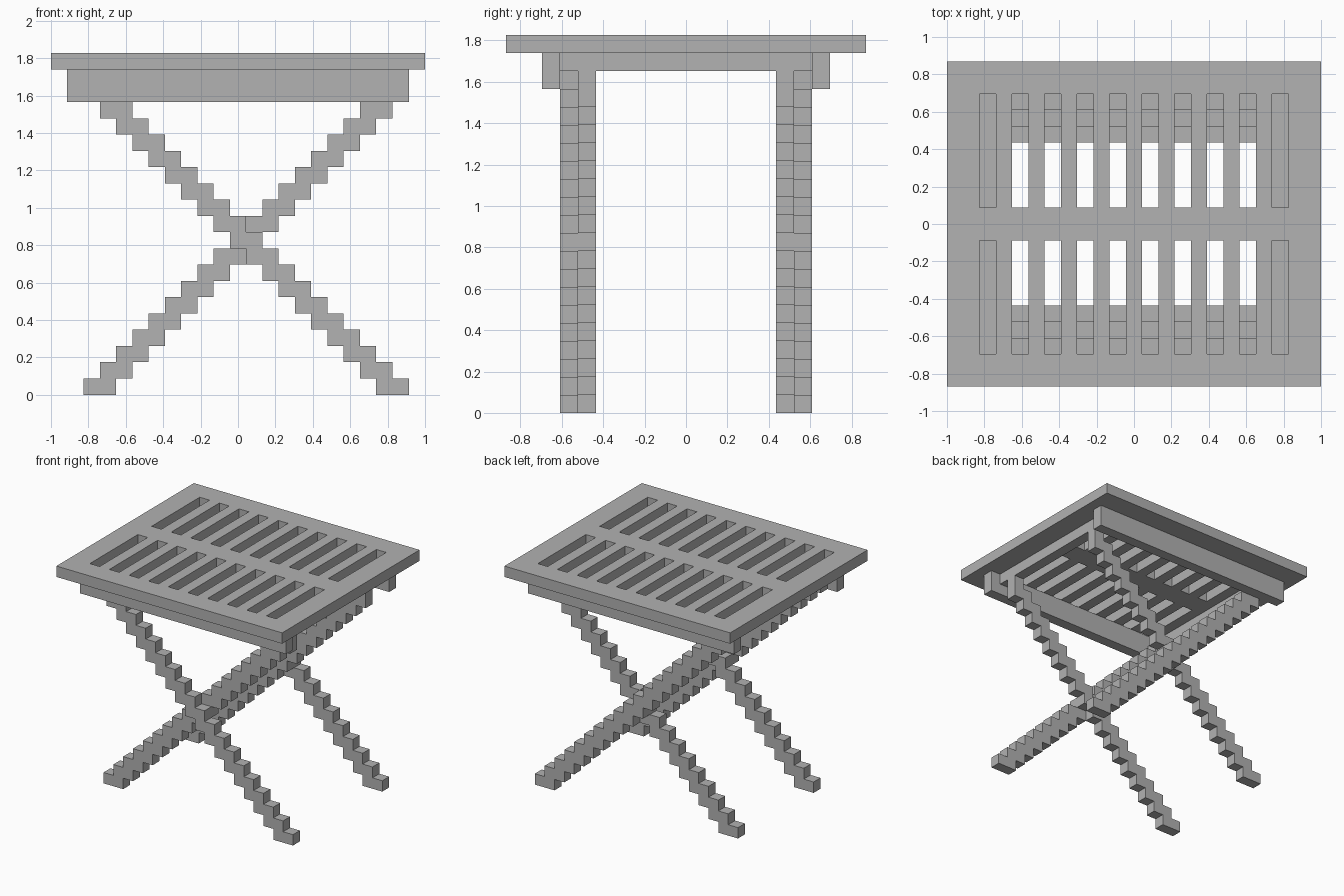
import bpy
import bmesh

U = 2 / 23  # one block of the stepped design

cube = bpy.data.objects.get("Cube")
if cube:
    bpy.data.objects.remove(cube, do_unlink=True)

grey = bpy.data.materials.new("plain grey")
grey.use_nodes = True
COLOR = (0.445, 0.445, 0.445, 1)
grey.diffuse_color = COLOR
grey.node_tree.nodes["Principled BSDF"].inputs["Base Color"].default_value = COLOR


def finish(name, bm):
    """Scale block units to final size and link the part."""
    bmesh.ops.scale(bm, vec=(U, U, U), verts=bm.verts)
    bmesh.ops.recalc_face_normals(bm, faces=bm.faces)
    mesh = bpy.data.meshes.new(name)
    bm.to_mesh(mesh)
    bm.free()
    mesh.materials.append(grey)
    obj = bpy.data.objects.new(name, mesh)
    bpy.context.collection.objects.link(obj)
    return obj


def extrude(bm, vec):
    """Extrude every face of a flat sheet into a closed solid."""
    new = bmesh.ops.extrude_face_region(bm, geom=bm.faces[:], use_keep_orig=True)["geom"]
    moved = [g for g in new if isinstance(g, bmesh.types.BMVert)]
    bmesh.ops.translate(bm, vec=vec, verts=moved)


def box(name, x, y, z):
    bm = bmesh.new()
    bm.faces.new([bm.verts.new(p) for p in
                  ((x[0], y[0], z[0]), (x[1], y[0], z[0]), (x[1], y[1], z[0]), (x[0], y[1], z[0]))])
    extrude(bm, (0, 0, z[1] - z[0]))
    return finish(name, bm)


# Slotted top: a sheet with two rows of ten openings, extruded one block
xs = [-11.5] + [i - 9.5 for i in range(20)] + [11.5]
ys = [-10, -8, -1, 1, 8, 10]
bm = bmesh.new()
grid = [[bm.verts.new((x, y, 20)) for y in ys] for x in xs]
for i in range(len(xs) - 1):
    for j in range(len(ys) - 1):
        is_slot = i % 2 == 1 and i < 20 and j % 2 == 1
        if not is_slot:
            bm.faces.new((grid[i][j], grid[i + 1][j], grid[i + 1][j + 1], grid[i][j + 1]))
extrude(bm, (0, 0, 1))
bmesh.ops.dissolve_limit(bm, angle_limit=0.01, verts=bm.verts[:], edges=bm.edges[:])
finish("slotted_top", bm)

# Aprons along the front and back, rails along the sides
box("front_apron", (-10.5, 10.5), (-8, -7), (18, 20))
box("back_apron", (-10.5, 10.5), (7, 8), (18, 20))
box("left_rail", (8.5, 9.5), (-7, 7), (19, 20))
box("right_rail", (-9.5, -8.5), (-7, 7), (19, 20))


def stepped_leg(name, foot, direction, y):
    """Staircase outline, two blocks wide per step, extruded one block deep."""
    left, right = [], []
    for k in range(19):
        x = foot + direction * k
        end = min(x + 2, 9.5) if k == 18 else x + 2
        left += [(x, y, k), (x, y, k + 1)]
        right += [(end, y, k), (end, y, k + 1)]
    bm = bmesh.new()
    bm.faces.new([bm.verts.new(p) for p in right + left[::-1]])
    extrude(bm, (0, 1, 0))
    finish(name, bm)


# Two crossed pairs of legs
for side, outer, inner in (("front", -7, -6), ("back", 6, 5)):
    stepped_leg(side + "_outer_leg", 8.5, -1, outer)
    stepped_leg(side + "_inner_leg", -9.5, 1, inner)
